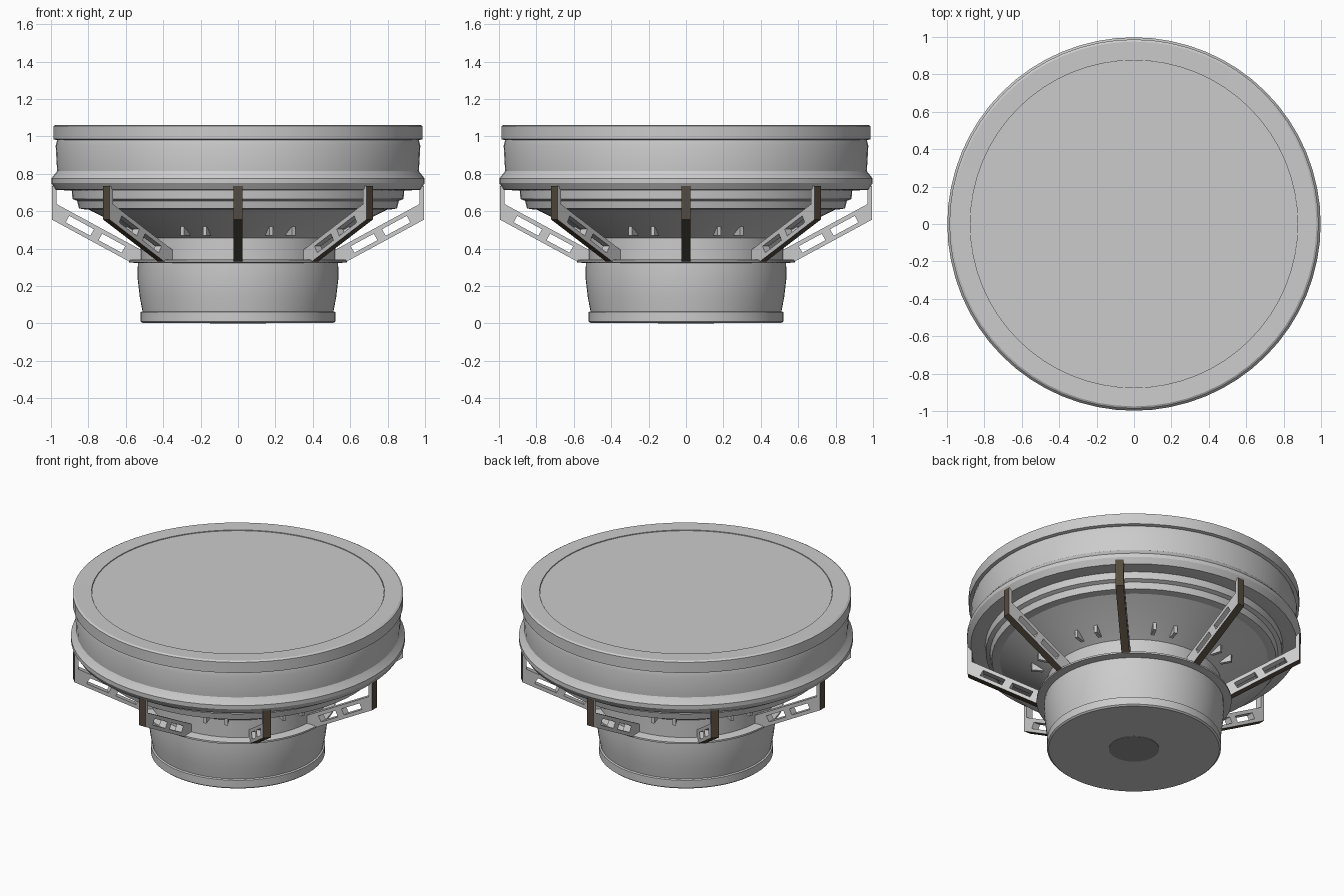
import bpy, bmesh, math
from mathutils import Vector

if "Cube" in bpy.data.objects:
    bpy.data.objects.remove(bpy.data.objects["Cube"])

SEG = 64


def finish(mesh, name, angle=30):
    ob = bpy.data.objects.new(name, mesh)
    bpy.context.collection.objects.link(ob)
    bpy.ops.object.select_all(action='DESELECT')
    ob.select_set(True)
    bpy.context.view_layer.objects.active = ob
    bpy.ops.object.shade_smooth_by_angle(angle=math.radians(angle))
    return ob


def lathe(name, profile):
    """Revolve (radius, z) points, top to bottom, and cap both ends."""
    bm = bmesh.new()
    rings = []
    for r, z in profile:
        rings.append([bm.verts.new((r * math.cos(2 * math.pi * i / SEG),
                                    r * math.sin(2 * math.pi * i / SEG), z))
                      for i in range(SEG)])
    for a, b in zip(rings, rings[1:]):
        for i in range(SEG):
            j = (i + 1) % SEG
            bm.faces.new((a[i], b[i], b[j], a[j]))
    bm.faces.new(rings[0])
    bm.faces.new(list(reversed(rings[-1])))
    bmesh.ops.recalc_face_normals(bm, faces=bm.faces[:])
    me = bpy.data.meshes.new(name)
    bm.to_mesh(me)
    bm.free()
    return finish(me, name)


def material(name, rgb):
    m = bpy.data.materials.new(name)
    m.diffuse_color = (*rgb, 1)
    m.use_nodes = True
    m.node_tree.nodes["Principled BSDF"].inputs["Base Color"].default_value = m.diffuse_color
    return m


grey = material("grey_metal", (0.6, 0.6, 0.6))
brown = material("dark_brown", (0.09, 0.07, 0.05))
dark = material("dark_grey", (0.3, 0.3, 0.3))

# Upper deck: panel, rim, drum and flange
lathe("top_panel", [(0.873, 1.056), (0.873, 1.045)])
lathe("top_rim", [(0.875, 1.05), (0.875, 1.06), (0.975, 1.062), (0.987, 1.055), (0.987, 0.985), (0.97, 0.98)])
lathe("upper_drum", [(0.965, 0.99), (0.975, 0.95), (0.967, 0.81)])
lathe("flange", [(0.965, 0.82), (0.97, 0.81), (0.998, 0.775), (0.998, 0.75), (0.975, 0.715), (0.9, 0.71)])

# Stepped underside cone and neck
lathe("under_ring", [(0.89, 0.72), (0.885, 0.665), (0.86, 0.655), (0.85, 0.615), (0.82, 0.61)])
lathe("under_cone", [(0.82, 0.62), (0.76, 0.59), (0.6, 0.505), (0.51, 0.45)])
lathe("neck", [(0.52, 0.46), (0.52, 0.34)])

# Lower drum, lip and base
lathe("neck_lip", [(0.57, 0.342), (0.582, 0.338), (0.582, 0.327), (0.54, 0.322)])
lathe("lower_drum", [(0.535, 0.33), (0.538, 0.25), (0.525, 0.14), (0.508, 0.05)])
lathe("base_ring", [(0.51, 0.065), (0.52, 0.06), (0.52, 0.01), (0.51, 0.002)])
lathe("base_plug", [(0.15, 0.02), (0.15, 0.0)]).data.materials.append(dark)

# Slotted bracket drawn as a filled outline with holes
Q = Vector((0.58, 0.33))
D = (Vector((0.995, 0.555)) - Q).normalized()
N = Vector((-D.y, D.x))


def slot(a, b):
    return [Q + D * s + N * t for s, t in ((a, 0.022), (b, 0.022), (b, 0.062), (a, 0.062))]


outline = [(0.995, 0.735), (0.995, 0.555), (0.58, 0.33), (0.5, 0.33),
           (0.5, 0.383), (0.97, 0.638), (0.97, 0.735)]
cu = bpy.data.curves.new("bracket_outline", 'CURVE')
cu.dimensions = '2D'
cu.fill_mode = 'BOTH'
cu.extrude = 0.024
for pts in (outline, slot(0.06, 0.2), slot(0.25, 0.4)):
    sp = cu.splines.new('POLY')
    sp.points.add(len(pts) - 1)
    for p, c in zip(sp.points, pts):
        p.co = (c[0], c[1], 0, 1)
    sp.use_cyclic_u = True
tmp = bpy.data.objects.new("bracket_helper", cu)
bpy.context.collection.objects.link(tmp)
bpy.context.view_layer.update()
deps = bpy.context.evaluated_depsgraph_get()
bracket = bpy.data.meshes.new_from_object(tmp.evaluated_get(deps))
bpy.data.objects.remove(tmp)
bracket.materials.clear()
bracket.materials.append(grey)
bracket.materials.append(brown)

# Brown outer edge, grey sides
bm = bmesh.new()
bm.from_mesh(bracket)
bmesh.ops.remove_doubles(bm, verts=bm.verts[:], dist=0.0001)
bmesh.ops.recalc_face_normals(bm, faces=bm.faces[:])
for f in bm.faces:
    c = f.calc_center_median().to_2d()
    outer = c.x > 0.994 or abs((c - Q).dot(N)) < 0.003
    f.material_index = 1 if abs(f.normal.z) < 0.5 and outer else 0
    f.smooth = False
bm.to_mesh(bracket)
bm.free()
for i in range(8):
    ob = bpy.data.objects.new("bracket_%d" % (i + 1), bracket)
    ob.rotation_euler = (math.pi / 2, 0, i * math.pi / 4)
    bpy.context.collection.objects.link(ob)

# Pairs of small fins on the cone between the brackets
fin = bpy.data.meshes.new("fin")
bm = bmesh.new()
bmesh.ops.create_cube(bm, size=1)
bmesh.ops.scale(bm, vec=(0.07, 0.02, 0.06), verts=bm.verts[:])
bm.to_mesh(fin)
bm.free()
for i in range(8):
    for off in (-6, 6):
        a = math.radians(22.5 + 45 * i + off)
        ob = bpy.data.objects.new("cone_fin", fin)
        ob.location = (0.59 * math.cos(a), 0.59 * math.sin(a), 0.5)
        ob.rotation_euler = (0, 0, a)
        bpy.context.collection.objects.link(ob)
